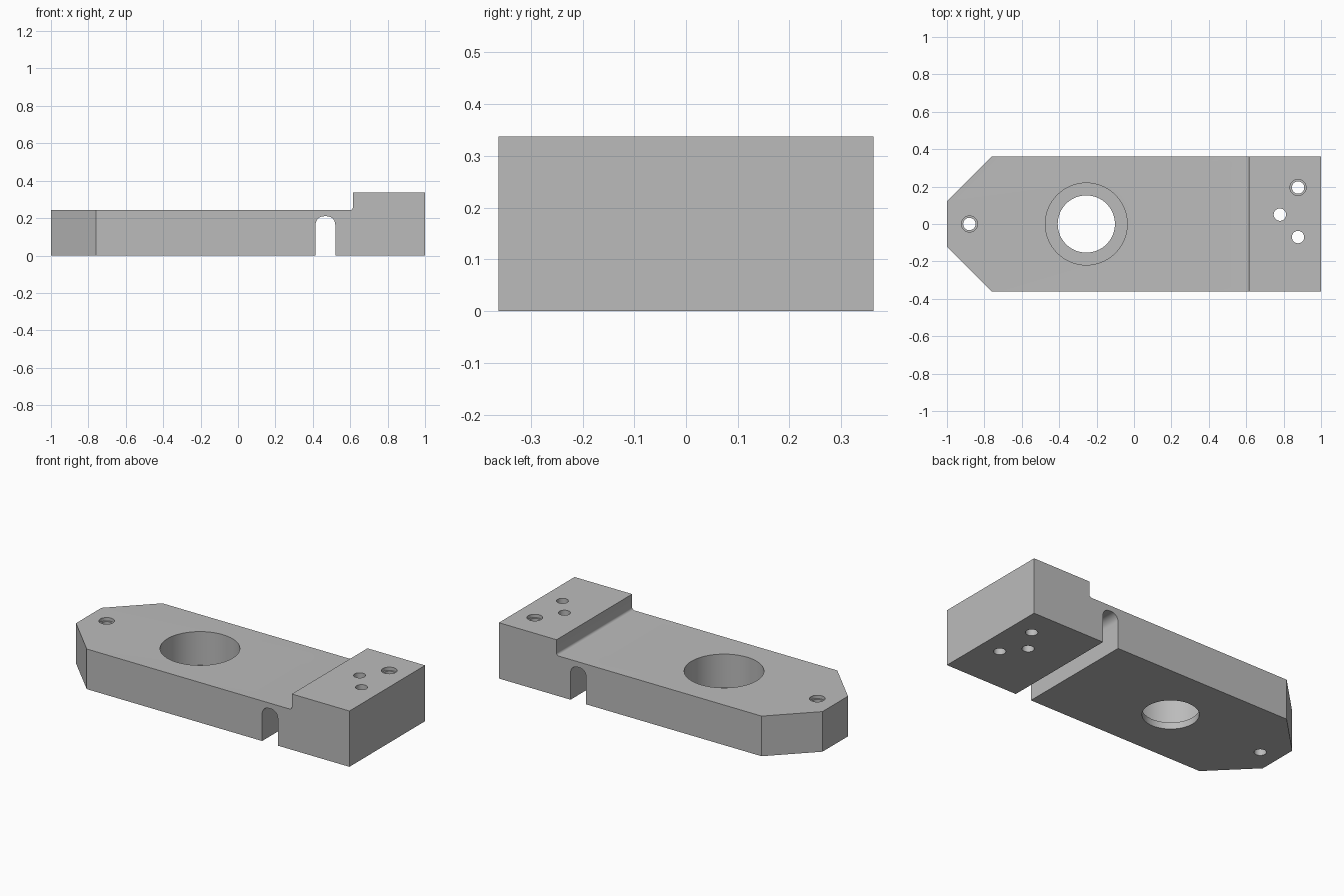
import bpy, bmesh, math
from mathutils import Vector

cube = bpy.data.objects.get("Cube")
if cube:
    bpy.data.objects.remove(cube, do_unlink=True)

HALF_W, LOW, HIGH = 0.362, 0.243, 0.338

steel = bpy.data.materials.new("plain grey")
steel.use_nodes = True
grey = (0.5, 0.5, 0.5, 1)
steel.diffuse_color = grey
steel.node_tree.nodes["Principled BSDF"].inputs["Base Color"].default_value = grey


def make_object(name, bm):
    bmesh.ops.recalc_face_normals(bm, faces=bm.faces)
    mesh = bpy.data.meshes.new(name)
    bm.to_mesh(mesh)
    bm.free()
    obj = bpy.data.objects.new(name, mesh)
    bpy.context.collection.objects.link(obj)
    obj.data.materials.append(steel)
    return obj


def arc(cx, cz, r, start, end, n=10):
    angles = [math.radians(start + (end - start) * i / n) for i in range(n + 1)]
    return [(cx + r * math.cos(a), cz + r * math.sin(a)) for a in angles]


def hole_cutter(name, x, y, outline):
    """Lathe a (radius, height) outline into a closed round cutter."""
    bm = bmesh.new()
    n = 64
    rings = []
    for r, z in outline:
        rings.append([bm.verts.new((x + r * math.cos(math.tau * i / n),
                                    y + r * math.sin(math.tau * i / n), z))
                      for i in range(n)])
    for a, b in zip(rings, rings[1:]):
        for i in range(n):
            j = (i + 1) % n
            bm.faces.new((a[i], a[j], b[j], b[i]))
    bm.faces.new(rings[0])
    bm.faces.new(rings[-1])
    return make_object(name, bm)


# Side profile: stepped bar with a small fillet and a round-topped cross slot
slot_l, slot_r, slot_top, slot_rad = 0.415, 0.52, 0.21, 0.045
profile = [(-1, 0), (slot_l, 0)]
profile += arc(slot_l + slot_rad, slot_top - slot_rad, slot_rad, 180, 90)
profile += arc(slot_r - slot_rad, slot_top - slot_rad, slot_rad, 90, 0)
profile += [(slot_r, 0), (1, 0), (1, HIGH), (0.614, HIGH)]
profile += arc(0.599, LOW + 0.015, 0.015, 0, -90, 6)
profile += [(-1, LOW)]

bm = bmesh.new()
face = bm.faces.new([bm.verts.new((x, -HALF_W, z)) for x, z in profile])
extruded = bmesh.ops.extrude_face_region(bm, geom=[face])
bmesh.ops.translate(bm, vec=(0, 2 * HALF_W, 0),
                    verts=[v for v in extruded["geom"] if isinstance(v, bmesh.types.BMVert)])

# Clipped corners at the narrow end
for side in (-1, 1):
    cut = bmesh.ops.bisect_plane(bm, geom=bm.verts[:] + bm.edges[:] + bm.faces[:],
                                 plane_co=(-0.76, side * HALF_W, 0),
                                 plane_no=Vector((-1, side, 0)).normalized(),
                                 clear_outer=True)
    rim = [e for e in cut["geom_cut"] if isinstance(e, bmesh.types.BMEdge)]
    bmesh.ops.holes_fill(bm, edges=rim)
plate = make_object("clamp_plate", bm)

# Holes: large counterbore, two small counterbored holes and two plain ones
SMALL, RIM, DEPTH = 0.033, 0.043, 0.02


def counterbore(r, rim, floor):
    return [(r, -0.1), (r, floor), (rim, floor), (rim, 0.5)]


cutters = [
    hole_cutter("main_bore_cutter", -0.255, 0, counterbore(0.153, 0.219, 0.04)),
    hole_cutter("tip_hole_cutter", -0.88, 0, counterbore(SMALL, RIM, LOW - DEPTH)),
    hole_cutter("block_rim_hole_cutter", 0.877, 0.195, counterbore(SMALL, RIM, HIGH - DEPTH)),
    hole_cutter("block_hole_cutter_inner", 0.78, 0.05, [(SMALL, -0.1), (SMALL, 0.5)]),
    hole_cutter("block_hole_cutter_outer", 0.877, -0.07, [(SMALL, -0.1), (SMALL, 0.5)]),
]
bpy.ops.object.select_all(action="DESELECT")
plate.select_set(True)
bpy.context.view_layer.objects.active = plate
for cutter in cutters:
    mod = plate.modifiers.new(cutter.name, "BOOLEAN")
    mod.operation = "DIFFERENCE"
    mod.solver = "EXACT"
    mod.object = cutter
    bpy.ops.object.modifier_apply(modifier=mod.name)
    bpy.data.objects.remove(cutter, do_unlink=True)

bpy.ops.object.shade_smooth_by_angle(angle=math.radians(30))
